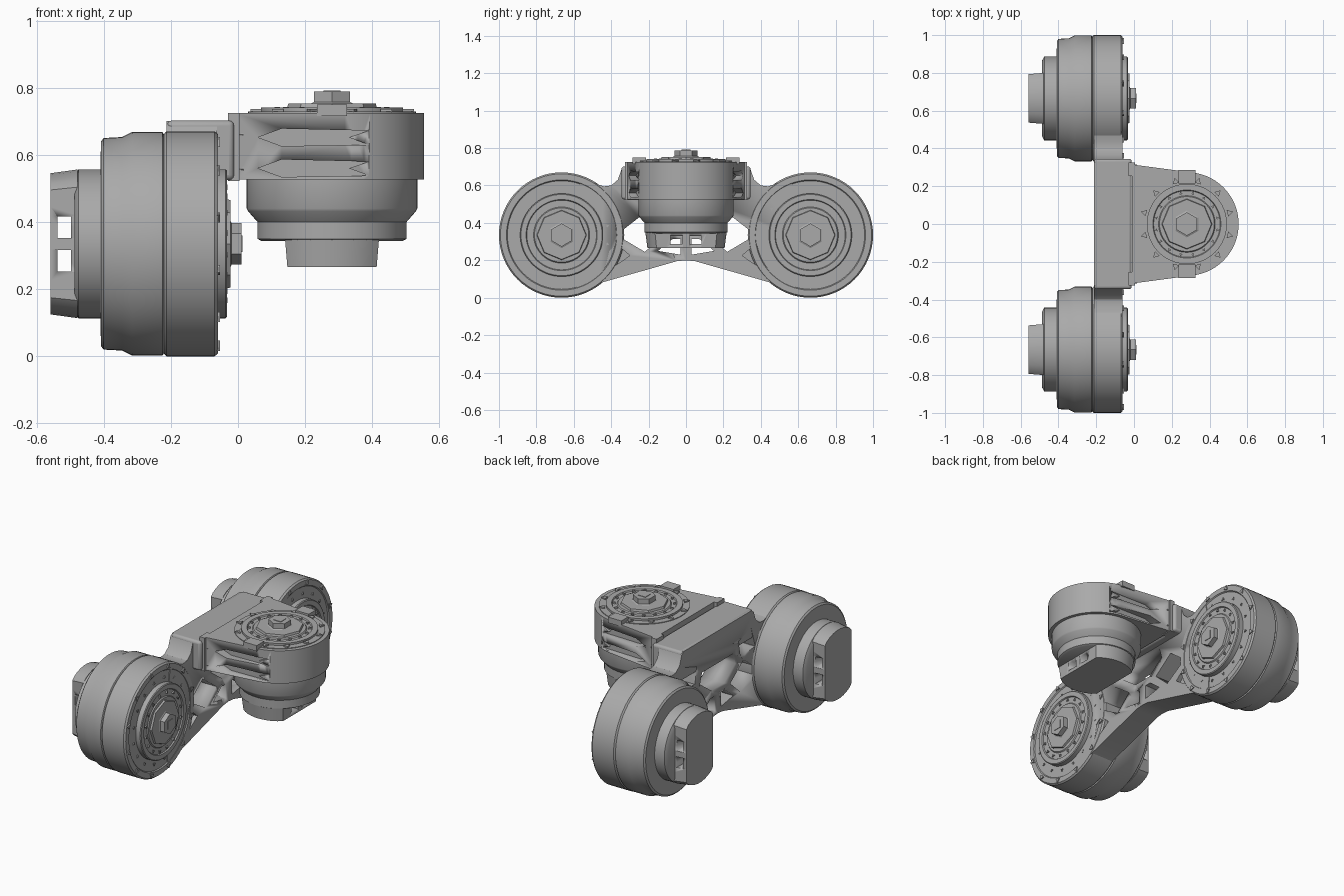
import bpy, bmesh, math
from math import cos, sin, pi, tau
from mathutils import Matrix, Vector

if "Cube" in bpy.data.objects:
    bpy.data.objects.remove(bpy.data.objects["Cube"])

grey = bpy.data.materials.new("machined grey")
grey.use_nodes = True
COLOUR = (0.4, 0.4, 0.4, 1)
grey.diffuse_color = COLOUR
grey.node_tree.nodes["Principled BSDF"].inputs["Base Color"].default_value = COLOUR

# Local frames: prisms are drawn in local xy and extruded along local z
YZ = Matrix(((0, 0, 1, 0), (1, 0, 0, 0), (0, 1, 0, 0), (0, 0, 0, 1)))   # extrude along x
XZ = Matrix(((1, 0, 0, 0), (0, 0, -1, 0), (0, 1, 0, 0), (0, 0, 0, 1)))  # extrude along -y
XY = Matrix.Identity(4)


def finish(name, bm, matrix, smooth=True):
    bmesh.ops.recalc_face_normals(bm, faces=bm.faces)
    mesh = bpy.data.meshes.new(name)
    bm.to_mesh(mesh)
    bm.free()
    mesh.transform(matrix)
    if matrix.determinant() < 0:
        mesh.flip_normals()
    mesh.materials.append(grey)
    ob = bpy.data.objects.new(name, mesh)
    bpy.context.collection.objects.link(ob)
    if smooth:
        bpy.ops.object.select_all(action='DESELECT')
        ob.select_set(True)
        bpy.context.view_layer.objects.active = ob
        bpy.ops.object.shade_smooth_by_angle(angle=math.radians(32))
    return ob


def add_prism(bm, pts, lo, hi, taper=1.0):
    """Closed prism; taper scales the low end."""
    low = [bm.verts.new((x * taper, y * taper, lo)) for x, y in pts]
    top = [bm.verts.new((x, y, hi)) for x, y in pts]
    bm.faces.new(low[::-1])
    bm.faces.new(top)
    for i in range(len(pts)):
        j = (i + 1) % len(pts)
        bm.faces.new((low[i], low[j], top[j], top[i]))


def prism(name, pts, lo, hi, matrix=XY, taper=1.0, smooth=True):
    bm = bmesh.new()
    add_prism(bm, pts, lo, hi, taper)
    return finish(name, bm, matrix, smooth)


def rect(x0, x1, y0, y1):
    return [(x0, y0), (x1, y0), (x1, y1), (x0, y1)]


def ring(r, n, cx=0, cy=0, turn=0):
    return [(cx + r * cos(tau * i / n + turn), cy + r * sin(tau * i / n + turn)) for i in range(n)]


def lathe(name, profile, matrix, n=64):
    """Revolve (radius, height) points about local z and cap both ends."""
    bm = bmesh.new()
    rows = [[bm.verts.new((x, y, h)) for x, y in ring(r, n)] for r, h in profile]
    for a, b in zip(rows, rows[1:]):
        for i in range(n):
            j = (i + 1) % n
            bm.faces.new((a[i], a[j], b[j], b[i]))
    bm.faces.new(rows[0][::-1])
    bm.faces.new(rows[-1])
    return finish(name, bm, matrix)


def cut(target, cutters):
    for c in cutters:
        c.hide_render = True
        c.hide_viewport = True
        mod = target.modifiers.new("cut", 'BOOLEAN')
        mod.operation = 'DIFFERENCE'
        mod.solver = 'EXACT'
        mod.object = c
    bpy.context.view_layer.update()
    graph = bpy.context.evaluated_depsgraph_get()
    mesh = bpy.data.meshes.new_from_object(target.evaluated_get(graph))
    target.modifiers.clear()
    target.data = mesh
    for c in cutters:
        bpy.data.objects.remove(c)


def studs(name, matrix, circles):
    """Rings of small three-sided studs: (ring radius, count, size, base, top)."""
    bm = bmesh.new()
    for r, n, size, lo, hi in circles:
        for x, y in ring(r, n, turn=pi / n):
            add_prism(bm, ring(size, 3, x, y, math.atan2(y, x)), lo, hi)
    finish(name, bm, matrix, False)


def end_cap(name, matrix, r, half, lo, hi):
    """Round cap with two flats and a pair of windows running through it."""
    pts = [(x, max(-half, min(half, y))) for x, y in ring(r, 40, turn=pi / 40)]
    cap = prism(name, pts, lo, hi, matrix, taper=0.95)
    span = hi - lo
    cut(cap, [prism("window_cutter", rect(s * 0.05 - 0.032, s * 0.05 + 0.032, -0.3, 0.3),
                    lo + span * 0.25, lo + span * 0.75, matrix) for s in (-1, 1)])


def hub(name, matrix, base, tip):
    """Faceted flange nut with a square socket boss."""
    mid = base + (tip - base) * 0.35
    prism(name + "_nut", ring(0.13, 8), base - 0.01, base + 0.012, matrix, 1.05, False)
    prism(name + "_collar", ring(0.062, 6), base, mid, matrix, 1.55, False)
    prism(name + "_knob", ring(0.062, 6), mid, tip, matrix, 1.0, False)
    prism(name + "_socket", rect(-0.025, 0.025, -0.025, 0.025), tip - 0.01, tip + 0.003, matrix, 1, False)


# Two side drives, axis along x
for side, y in (("right", -0.665), ("left", 0.665)):
    m = Matrix.Translation((0, y, 0.335)) @ Matrix.Rotation(pi / 2, 4, 'Y')
    lathe(side + "_drive_housing", [
        (0.2, -0.487), (0.222, -0.475), (0.222, -0.41), (0.305, -0.408), (0.315, -0.40),
        (0.318, -0.345), (0.333, -0.315), (0.333, -0.225), (0.325, -0.22)], m)
    lathe(side + "_drive_seat", [
        (0.325, -0.222), (0.335, -0.213), (0.335, -0.07), (0.327, -0.06), (0.295, -0.06),
        (0.29, -0.066), (0.222, -0.066), (0.222, -0.037), (0.217, -0.033), (0.19, -0.033),
        (0.186, -0.04), (0.15, -0.04), (0.145, -0.034)], m)
    end_cap(side + "_drive_cap", m, 0.222, 0.135, -0.558, -0.478)
    hub(side + "_drive_hub", m, -0.035, 0.01)
    studs(side + "_drive_studs", m, [(0.312, 12, 0.018, -0.063, -0.054),
                                     (0.25, 16, 0.01, -0.068, -0.06),
                                     (0.17, 16, 0.01, -0.042, -0.032)])

# Central drive, axis along z
m = Matrix.Translation((0.28, 0, 0)) @ Matrix.Rotation(pi / 2, 4, 'Z')
lathe("centre_drive_housing", [
    (0.21, 0.343), (0.222, 0.35), (0.222, 0.40), (0.25, 0.432), (0.254, 0.44), (0.254, 0.53)], m)
lathe("centre_drive_top", [
    (0.25, 0.715), (0.25, 0.729), (0.212, 0.729), (0.212, 0.741), (0.18, 0.741),
    (0.176, 0.734), (0.15, 0.734), (0.145, 0.741)], m)
end_cap("centre_drive_cap", m, 0.218, 0.14, 0.266, 0.35)
hub("centre_drive_hub", m, 0.741, 0.788)
studs("centre_drive_studs", m, [(0.232, 12, 0.02, 0.727, 0.737), (0.165, 16, 0.01, 0.732, 0.743)])
for s in (-1, 1):
    prism("top_tab", rect(0.235, 0.325, s * 0.25 - 0.035, s * 0.25 + 0.035), 0.715, 0.75)

# Tapered bracket carrying the central drive
a0 = math.radians(82)
arc = [(0.28 + 0.274 * cos(a), 0.274 * sin(a)) for a in [-a0 + 2 * a0 * i / 40 for i in range(41)]]
bracket = prism("centre_bracket", [(-0.01, -0.315)] + arc + [(-0.01, 0.315)], 0.526, 0.725)
slots = []
for s in (-1, 1):
    for z in (0.652, 0.56):
        pts = [(0.06, z), (0.13, z - 0.026), (0.39, z - 0.022), (0.33, z), (0.39, z + 0.02), (0.13, z + 0.026)]
        near, far = sorted((s * 0.25, s * 0.4))
        slots.append(prism("slot_cutter", pts, near, far, XZ))
cut(bracket, slots)

# Bridge joining bracket and side plate
bridge = prism("top_bridge", rect(-0.212, -0.012, -0.345, 0.345), 0.525, 0.702)
bevel = bridge.modifiers.new("soft edges", 'BEVEL')
bevel.width, bevel.segments = 0.015, 3
for s in (-1, 1):
    prism("bolt_flange", rect(s * 0.29 - 0.035, s * 0.29 + 0.035, 0.522, 0.725), -0.03, 0.004, YZ)
    for z in (0.66, 0.558):
        prism("flange_bolt", ring(0.024, 6, s * 0.29, z), 0, 0.016, YZ, smooth=False)

# Truss plate spanning the two side drives
half = [(0.0, 0.2), (0.05, 0.195), (0.46, 0.078), (0.584, 0.014), (0.6, 0.335), (0.56, 0.635),
        (0.5, 0.617), (0.44, 0.595), (0.4, 0.6), (0.365, 0.63), (0.345, 0.685), (0.325, 0.7)]
outline = half + [(-y, z) for y, z in half[:0:-1]]
plate = prism("truss_plate", outline, -0.213, -0.062, YZ)
holes = [prism("hole_cutter", [(-0.15, 0.505), (-0.17, 0.44), (-0.06, 0.36), (0.06, 0.36),
                               (0.17, 0.44), (0.15, 0.505)], -0.3, 0, YZ)]
for s in (-1, 1):
    for pts, lo, hi in (
            ([(0.372, 0.335), (0.25, 0.43), (0.12, 0.335), (0.22, 0.245)], -0.3, 0),
            ([(0.03, 0.23), (0.15, 0.25), (0.07, 0.315), (0.03, 0.315)], -0.3, 0),
            ([(0.2, 0.56), (0.22, 0.46), (0.36, 0.47), (0.32, 0.6)], -0.3, -0.12),
            ([(0.3, 0.225), (0.44, 0.13), (0.41, 0.25), (0.37, 0.285)], -0.09, 0)):
        holes.append(prism("hole_cutter", [(s * y, z) for y, z in pts], lo, hi, YZ))
cut(plate, holes)
